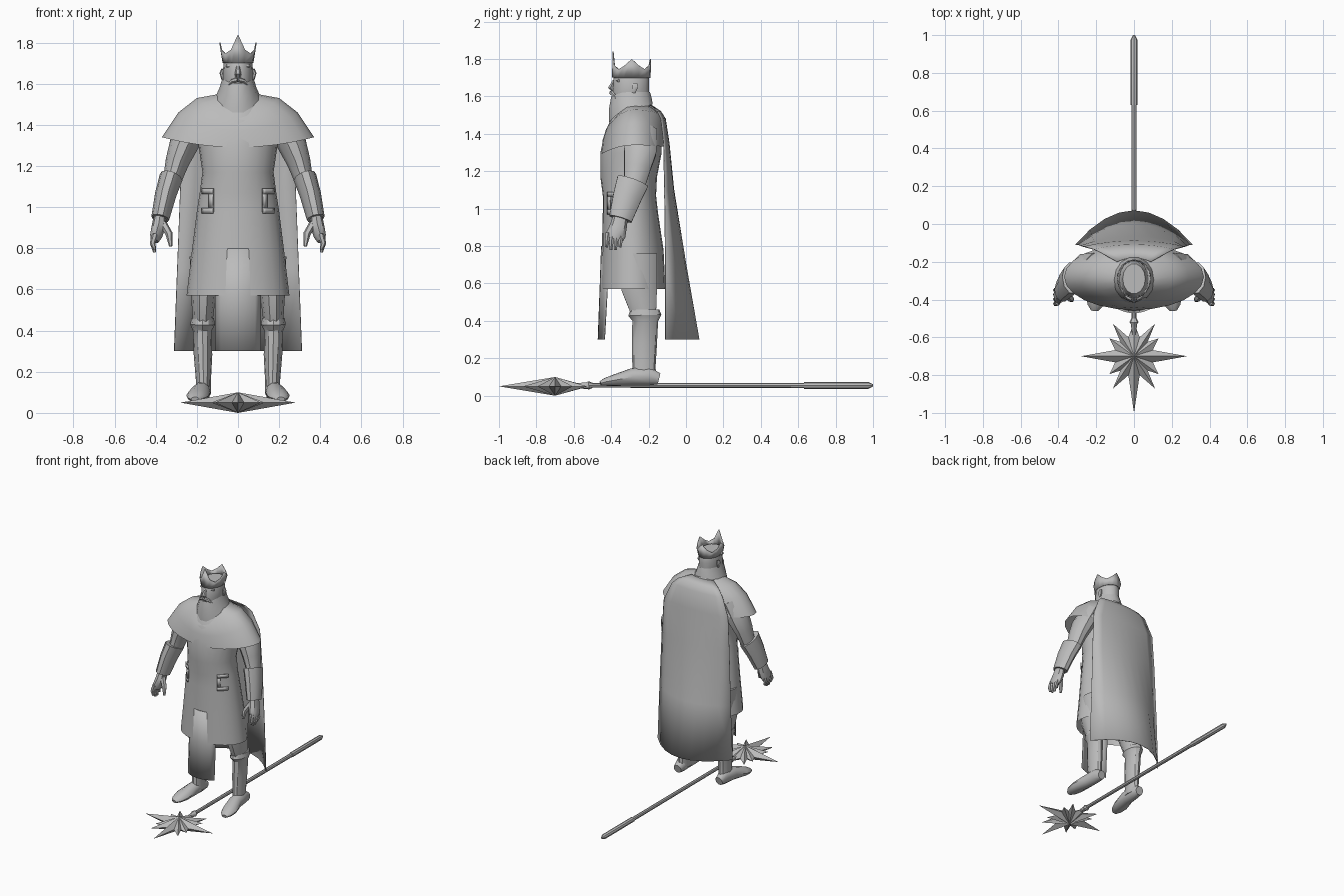
import bpy, bmesh, math
from mathutils import Vector

grey = bpy.data.materials.new("stone_grey")
grey.diffuse_color = (0.5, 0.5, 0.5, 1)


def make(name, verts, faces, mirror=False, angle=40, solid=0):
    """Mesh object with smooth shading and sharp creases."""
    bm = bmesh.new()
    vs = [bm.verts.new(v) for v in verts]
    for f in faces:
        bm.faces.new([vs[i] for i in f])
    bmesh.ops.recalc_face_normals(bm, faces=bm.faces)
    me = bpy.data.meshes.new(name)
    bm.to_mesh(me)
    bm.free()
    me.materials.append(grey)
    me.polygons.foreach_set("use_smooth", [True] * len(me.polygons))
    me.set_sharp_from_angle(angle=math.radians(angle))
    ob = bpy.data.objects.new(name, me)
    bpy.context.collection.objects.link(ob)
    if solid:
        m = ob.modifiers.new("thickness", 'SOLIDIFY')
        m.thickness, m.offset = solid, 0
    if mirror:
        ob.modifiers.new("mirror", 'MIRROR')
    return ob


def skin(name, rings, caps=(True, True), **kw):
    """Bridge closed rings of equal length."""
    n = len(rings[0])
    verts = [p for r in rings for p in r]
    faces = [(k * n + i, k * n + (i + 1) % n, (k + 1) * n + (i + 1) % n, (k + 1) * n + i)
             for k in range(len(rings) - 1) for i in range(n)]
    if caps[0]:
        faces.append(tuple(range(n)))
    if caps[1]:
        faces.append(tuple(range(len(verts) - n, len(verts))))
    return make(name, verts, faces, **kw)


def tube(name, path, n=10, **kw):
    """Oval tube; each path entry is x, y, z, half width, half depth."""
    pts = [Vector(p[:3]) for p in path]
    rings = []
    for k, p in enumerate(path):
        d = (pts[min(k + 1, len(pts) - 1)] - pts[max(k - 1, 0)]).normalized()
        u = (Vector((1, 0, 0)) - d * d.x).normalized()
        v = d.cross(u)
        rings.append([pts[k] + u * p[3] * math.cos(2 * math.pi * i / n)
                      + v * p[4] * math.sin(2 * math.pi * i / n) for i in range(n)])
    return skin(name, rings, **kw)


def garment(name, rows, n=24, **kw):
    """Oval rows: half width, front y, back y, side z, front z, back z."""
    rings = []
    for w, yf, yb, zs, zf, zb in rows:
        ring = []
        for i in range(n):
            a = 2 * math.pi * i / n
            s = math.sin(a)
            z = zs + ((zb if s > 0 else zf) - zs) * s * s
            ring.append((w * math.cos(a), (yf + yb) / 2 + (yb - yf) / 2 * s, z))
        rings.append(ring)
    return skin(name, rings, **kw)


def sheet(name, rows, steps=8, **kw):
    """Curved cloth rows: z, half width, edge y, middle y."""
    m = steps + 1
    verts = []
    for z, w, ye, ym in rows:
        for i in range(m):
            t = 2 * i / steps - 1
            verts.append((w * t, ye + (ym - ye) * (1 - t * t), z))
    faces = [(r * m + i, r * m + i + 1, (r + 1) * m + i + 1, (r + 1) * m + i)
             for r in range(len(rows) - 1) for i in range(steps)]
    return make(name, verts, faces, **kw)


# tunic, shoulder mantle, front panel and cape
tunic = [(.57, .25, -.455, -.11), (.78, .225, -.45, -.12), (.98, .2, -.445, -.15),
         (1.07, .186, -.445, -.16), (1.17, .173, -.458, -.155), (1.3, .192, -.458, -.13),
         (1.42, .2, -.43, -.13), (1.5, .13, -.39, -.16)]
garment("tunic", [(w, f, b, z, z, z) for z, w, f, b in tunic], caps=(False, True))
garment("mantle", [(.09, -.39, -.19, 1.55, 1.47, 1.56), (.2, -.425, -.13, 1.53, 1.43, 1.50),
                   (.29, -.445, -.112, 1.46, 1.37, 1.44), (.37, -.455, -.105, 1.34, 1.29, 1.33)],
        caps=(False, False))
sheet("front_panel", [(.3, .11, -.435, -.47), (.57, .11, -.42, -.46), (.8, .11, -.41, -.452)],
      solid=.004)
sheet("cape", [(.3, .31, -.11, .07), (.7, .295, -.11, 0), (1.1, .28, -.115, -.065),
               (1.35, .265, -.12, -.09), (1.48, .21, -.135, -.11), (1.52, .17, -.155, -.135),
               (1.55, .09, -.2, -.18)], solid=.004)

# belt clasps following the tunic front
def clasp(x0, x1, z0, z1, cols):
    vs = []
    for i in range(cols + 1):
        x = x0 + (x1 - x0) * i / cols
        y = -.302 - .145 * math.sqrt(max(0, 1 - (x / .193) ** 2)) - .003
        vs += [(x, y, z0), (x, y, z1)]
    fs = [(2 * i, 2 * i + 2, 2 * i + 3, 2 * i + 1) for i in range(cols)]
    make("clasp", vs, fs, mirror=True, solid=.008)

clasp(.12, .14, .995, 1.065, 1)
clasp(.12, .175, .97, .995, 4)
clasp(.12, .175, 1.065, 1.09, 4)

# head, beard collar and face
garment("beard_collar", [(.11, -.415, -.175, 1.535, 1.455, 1.56), (.09, -.415, -.18, 1.58, 1.53, 1.59),
                         (.076, -.402, -.19, 1.625, 1.6, 1.625)], n=14, caps=(False, False))
garment("head", [(.06, -.38, -.2, 1.56, 1.56, 1.56), (.074, -.395, -.195, 1.62, 1.62, 1.62),
                 (.073, -.39, -.195, 1.66, 1.66, 1.66), (.07, -.39, -.195, 1.7, 1.7, 1.7),
                 (.06, -.37, -.21, 1.735, 1.735, 1.735)], n=14)
tube("nose", [(0, -.385, 1.685, .008, .008), (0, -.405, 1.645, .016, .014),
              (0, -.392, 1.63, .012, .008)], n=6)
tube("brow", [(-.055, -.36, 1.685, .006, .008), (0, -.388, 1.683, .01, .01),
              (.055, -.36, 1.685, .006, .008)], n=6)
tube("moustache", [(.002, -.40, 1.62, .012, .012), (.03, -.39, 1.612, .01, .011),
                   (.05, -.375, 1.59, .005, .005)], n=6, mirror=True)
tube("ear", [(.074, -.275, 1.67, .008, .016), (.08, -.272, 1.65, .01, .018),
             (.074, -.28, 1.62, .006, .01)], n=6, mirror=True)

# open crown with four tall points
N = 16
base, rim = [], []
for i in range(N):
    a = 2 * math.pi * i / N
    c, s = math.cos(a), math.sin(a)
    base.append((.072 * c, -.292 + .1 * s, 1.7))
    peak = 1.84 if s < -.9 else 1.80
    rim.append((.088 * c, -.29 + .1 * s, peak if i % 4 == 0 else 1.765 if i % 2 else 1.745))
skin("crown", [base, rim], caps=(False, False), solid=.006)

# arms, bracers and hands
tube("arm", [(.2, -.24, 1.42, .07, .09), (.265, -.245, 1.3, .07, .09), (.295, -.26, 1.22, .058, .075),
             (.32, -.275, 1.13, .045, .06), (.375, -.345, .95, .03, .038)], mirror=True)
tube("bracer", [(.325, -.285, 1.145, .057, .09), (.352, -.315, 1.06, .052, .08),
                (.378, -.35, .945, .044, .065)], mirror=True)
tube("palm", [(.378, -.35, .96, .03, .04), (.385, -.36, .91, .034, .045),
              (.398, -.375, .86, .03, .052), (.405, -.38, .835, .02, .045)], n=8, mirror=True)
for k in range(4):
    y = -.345 - .024 * k
    tip = .78 if k in (1, 2) else .795
    tube("finger", [(.402, y, .87, .015, .014), (.415, y - .005, .825, .014, .013),
                    (.405, y - .008, tip, .007, .008)], n=6, mirror=True)
tube("thumb", [(.365, -.37, .92, .02, .02), (.335, -.395, .87, .018, .018),
               (.327, -.405, .81, .008, .009)], n=6, mirror=True)

# legs, boots and feet
tube("thigh", [(.165, -.25, .76, .07, .1), (.168, -.25, .57, .06, .1),
               (.172, -.225, .44, .048, .07)], mirror=True)
tube("boot", [(.172, -.22, .46, .055, .078), (.172, -.22, .43, .06, .088), (.173, -.218, .4, .046, .069),
              (.17, -.222, .28, .045, .067), (.168, -.225, .15, .036, .062),
              (.17, -.225, .09, .04, .07)], n=12, angle=30, mirror=True)
tube("foot", [(.172, -.145, .09, .03, .032), (.174, -.2, .105, .042, .053), (.18, -.29, .1, .046, .048),
              (.198, -.38, .083, .054, .032), (.205, -.43, .074, .042, .022),
              (.208, -.458, .066, .02, .012)], mirror=True)

# staff with a thicker grip and a pointed end
tube("staff", [(0, -.6, .055, .012, .012), (0, .63, .055, .014, .014), (0, .631, .055, .018, .018),
               (0, .975, .055, .018, .018), (0, 1, .055, .006, .006)], n=8)
tube("ferrule", [(0, -.58, .053, .012, .014), (0, -.53, .054, .016, .018), (0, -.52, .055, .024, .022),
                 (0, -.5, .055, .014, .014)], n=8)

# twelve-pointed star head
tips = {0: .28, 36: .16, 57: .205, 90: .18, 123: .205, 144: .16, 180: .28,
        216: .16, 237: .205, 270: .3, 303: .205, 324: .16}
angs = sorted(tips)
outline = []
for i, a in enumerate(angs):
    b = angs[(i + 1) % 12] + (360 if i == 11 else 0)
    for ang, r in ((a, tips[a]), ((a + b) / 2, .105)):
        t = math.radians(ang)
        outline.append((r * math.cos(t), -.7 + r * math.sin(t), .05))
verts = outline + [(0, -.7, .1), (0, -.7, 0)]
make("star_head", verts, [(i, (i + 1) % 24, 24 + k) for i in range(24) for k in (0, 1)], angle=25)
